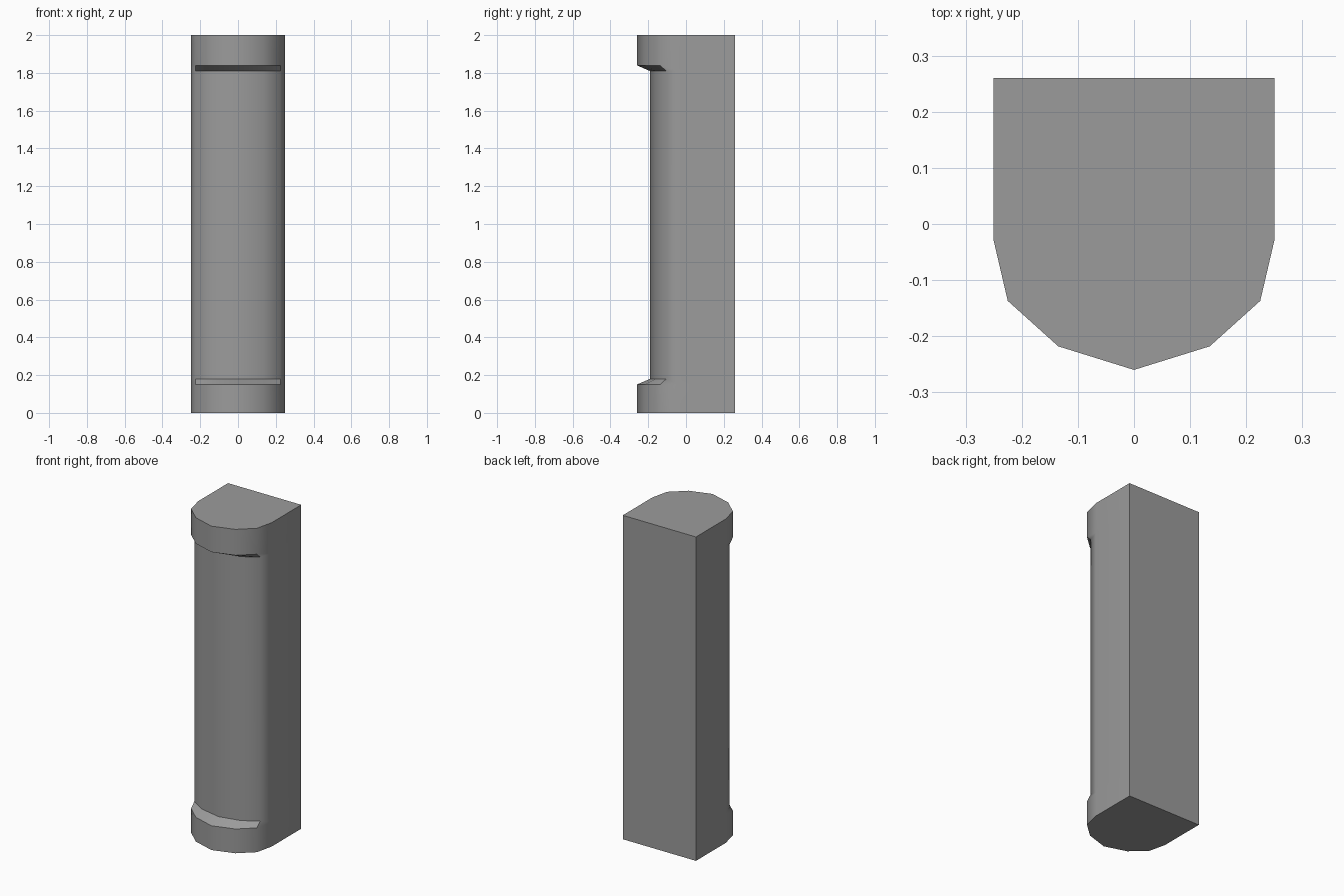
import bpy
import bmesh
import math

cube = bpy.data.objects.get("Cube")
if cube:
    bpy.data.objects.remove(cube, do_unlink=True)

# Single stone-grey material
GREY = (0.33, 0.33, 0.33, 1.0)
mat = bpy.data.materials.new("plain_grey")
mat.use_nodes = True
mat.diffuse_color = GREY
mat.node_tree.nodes["Principled BSDF"].inputs["Base Color"].default_value = GREY

BACK, SHOULDER, HALF = 0.26, -0.03, 0.25
# Front curve of one half: x and depth ahead of the shoulder
CURVE = [(HALF, 0), (0.225, 0.107), (0.135, 0.188)]
NOSE = 0.23


def section(depth):
    """Flat-backed outline with a faceted round front."""
    right = [(x, SHOULDER - d * depth) for x, d in CURVE]
    left = [(-x, y) for x, y in reversed(right)]
    return [(HALF, BACK)] + right + [(0, SHOULDER - NOSE * depth)] + left + [(-HALF, BACK)]


# Levels of the column: height and front depth (base, shaft, capital)
LEVELS = [(0, 1), (0.15, 1), (0.18, 0.7), (1.81, 0.7), (1.84, 1), (2, 1)]

bm = bmesh.new()
rings = [[bm.verts.new((x, y, z)) for x, y in section(d)] for z, d in LEVELS]
for low, high in zip(rings, rings[1:]):
    n = len(low)
    for i in range(n):
        j = (i + 1) % n
        bm.faces.new((low[i], low[j], high[j], high[i]))
bm.faces.new(rings[0])
bm.faces.new(rings[-1])
bmesh.ops.recalc_face_normals(bm, faces=bm.faces)

mesh = bpy.data.meshes.new("wall_column")
bm.to_mesh(mesh)
bm.free()
mesh.materials.append(mat)
column = bpy.data.objects.new("wall_column", mesh)
bpy.context.collection.objects.link(column)

# Smooth round front, crisp bands and corners
bpy.ops.object.select_all(action='DESELECT')
column.select_set(True)
bpy.context.view_layer.objects.active = column
bpy.ops.object.shade_smooth_by_angle(angle=math.radians(40))
weighted = column.modifiers.new("flat_sides", 'WEIGHTED_NORMAL')
weighted.keep_sharp = True
